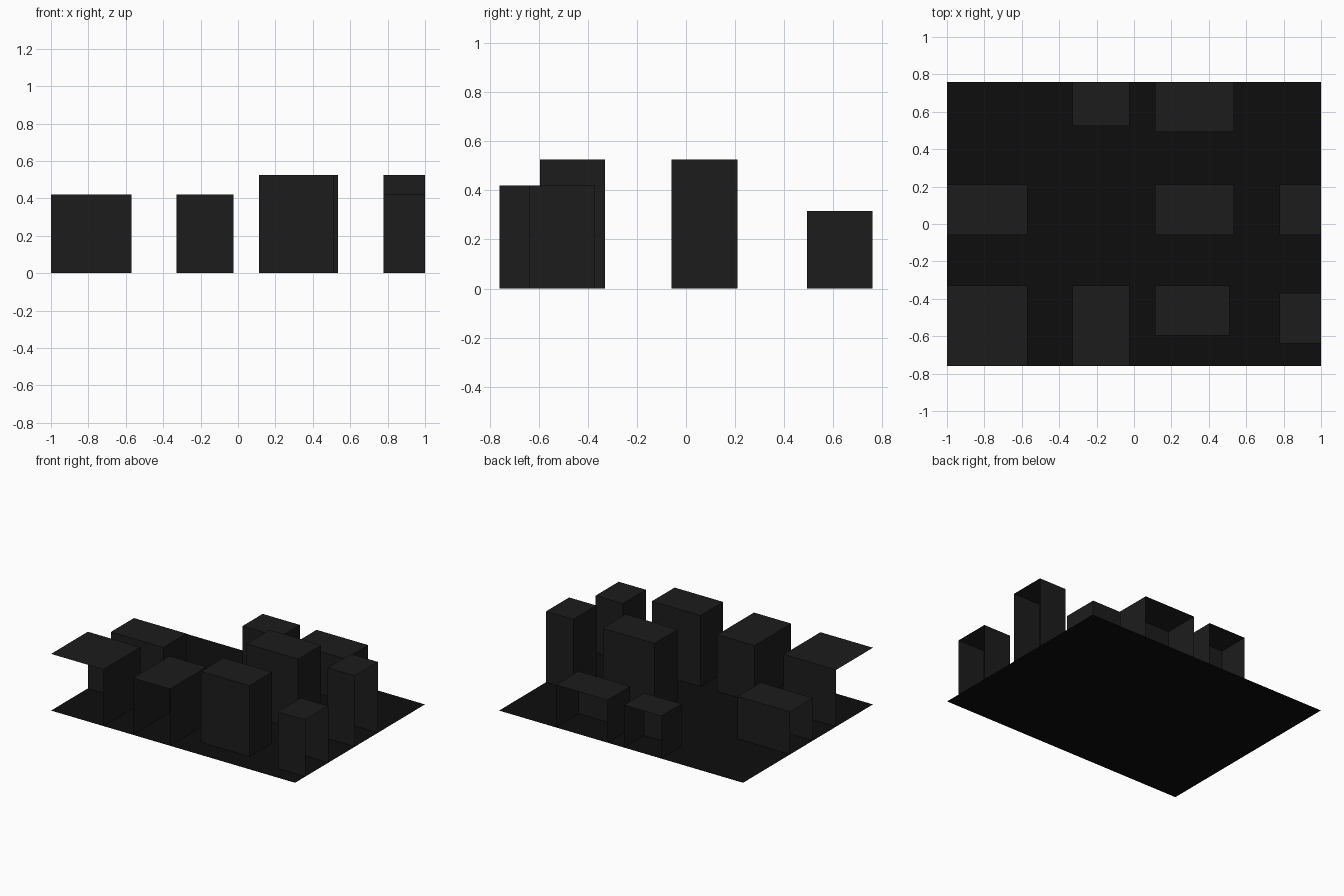
import bpy, bmesh
from mathutils import Vector

if "Cube" in bpy.data.objects:
    bpy.data.objects.remove(bpy.data.objects["Cube"])

HX, HY = 1.0, 0.76              # half size of the ground tile
LOW, MID, TALL = 0.315, 0.42, 0.525


def material(name, v):
    m = bpy.data.materials.new(name)
    m.diffuse_color = (v, v, v, 1)
    m.use_nodes = True
    m.node_tree.nodes["Principled BSDF"].inputs["Base Color"].default_value = m.diffuse_color
    return m


dark = material("ground_black", 0.004)
grey = material("building_charcoal", 0.0116)


def finish(bm, name, mat):
    me = bpy.data.meshes.new(name)
    bm.to_mesh(me)
    bm.free()
    me.materials.append(mat)
    ob = bpy.data.objects.new(name, me)
    bpy.context.collection.objects.link(ob)
    return ob


def building(name, x0, x1, y0, y1, h):
    """Box without a base, left open where the tile edge slices it."""
    bm = bmesh.new()
    bmesh.ops.create_cube(bm, size=1)
    size = Vector((x1 - x0, y1 - y0, h))
    centre = Vector(((x0 + x1) / 2, (y0 + y1) / 2, h / 2))
    for v in bm.verts:
        v.co = centre + v.co * size
    cut = []
    for f in bm.faces:
        c = f.calc_center_median()
        if c.z < 1e-4 or abs(c.x) > HX - 1e-4 or abs(c.y) > HY - 1e-4:
            cut.append(f)
    bmesh.ops.delete(bm, geom=cut, context='FACES')
    finish(bm, name, grey)


# Ground tile
bm = bmesh.new()
bmesh.ops.create_grid(bm, x_segments=1, y_segments=1, size=1)
bmesh.ops.scale(bm, vec=(HX, HY, 1), verts=bm.verts)
finish(bm, "ground", dark)

# Front row
building("front_corner_building", -HX, -0.57, -HY, -0.33, MID)
building("front_left_building", -0.33, -0.025, -HY, -0.33, MID)
building("front_centre_building", 0.112, 0.51, -0.595, -0.33, TALL)
building("front_right_building", 0.777, HX, -0.64, -0.37, MID)

# Middle row
building("middle_left_building", -HX, -0.57, -0.06, 0.21, LOW)
building("middle_centre_building", 0.112, 0.535, -0.06, 0.21, TALL)
building("middle_right_building", 0.777, HX, -0.06, 0.21, TALL)

# Back row
building("back_left_building", -0.33, -0.025, 0.525, HY, LOW)
building("back_centre_building", 0.112, 0.535, 0.493, HY, LOW)
